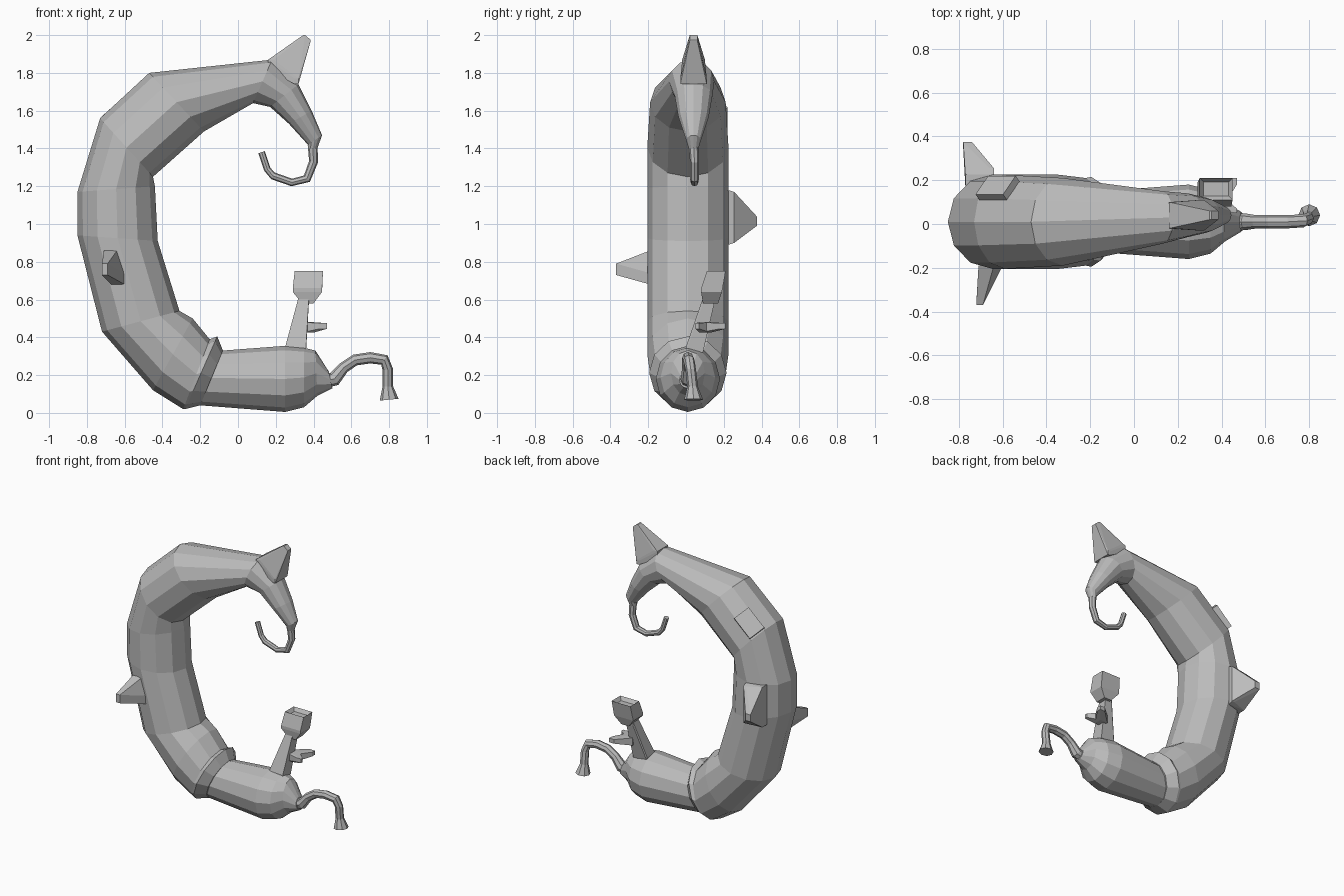
import bpy
import bmesh
from math import cos, sin, tau
from itertools import product
from mathutils import Vector

default_cube = bpy.data.objects.get("Cube")
if default_cube:
    bpy.data.objects.remove(default_cube, do_unlink=True)

# One matte grey covers the whole model
grey = bpy.data.materials.new("plain grey")
grey.use_nodes = True
colour = (.5, .5, .5, 1)
grey.diffuse_color = colour
grey.node_tree.nodes["Principled BSDF"].inputs["Base Color"].default_value = colour


def finish(name, mesh_builder):
    """Turn a bmesh into a flat shaded grey object."""
    bmesh.ops.recalc_face_normals(mesh_builder, faces=mesh_builder.faces)
    mesh = bpy.data.meshes.new(name)
    mesh_builder.to_mesh(mesh)
    mesh_builder.free()
    mesh.materials.append(grey)
    part = bpy.data.objects.new(name, mesh)
    bpy.context.scene.collection.objects.link(part)
    return part


def loft(name, sections, sides):
    """Skin rings given as outer x, z, inner x, z, centre y and half depth."""
    builder = bmesh.new()
    rings = []
    for outer_x, outer_z, inner_x, inner_z, centre_y, depth in sections:
        outer = Vector((outer_x, centre_y, outer_z))
        inner = Vector((inner_x, centre_y, inner_z))
        middle, reach = (outer + inner) / 2, (outer - inner) / 2
        sideways = Vector((0, depth, 0))
        angles = [tau * step / sides for step in range(sides)]
        rings.append([builder.verts.new(middle + reach * cos(a) + sideways * sin(a))
                      for a in angles])
    for ring, following in zip(rings, rings[1:]):
        for step in range(sides):
            after = (step + 1) % sides
            builder.faces.new((ring[step], ring[after], following[after], following[step]))
    builder.faces.new(rings[0])
    builder.faces.new(rings[-1])
    return finish(name, builder)


def tube(name, path, sides):
    """Skin a tube along x, z, y, radius points."""
    sections = []
    for index, (x, z, y, radius) in enumerate(path):
        before = path[max(index - 1, 0)]
        after = path[min(index + 1, len(path) - 1)]
        along = Vector((after[0] - before[0], after[1] - before[1])).normalized()
        across = Vector((-along.y, along.x)) * radius
        sections.append((x + across.x, z + across.y, x - across.x, z - across.y, y, radius))
    return loft(name, sections, sides)


def wrap(name, boxes, dent=0):
    """Wrap a convex skin round boxes given as x, y and z ranges."""
    builder = bmesh.new()
    for x_range, y_range, z_range in boxes:
        for corner in product(x_range, y_range, z_range):
            builder.verts.new(corner)
    bmesh.ops.remove_doubles(builder, verts=builder.verts, dist=.001)
    hull = bmesh.ops.convex_hull(builder, input=builder.verts)
    unused = {v for v in hull["geom_interior"] + hull["geom_unused"]
              if isinstance(v, bmesh.types.BMVert)}
    bmesh.ops.delete(builder, geom=list(unused), context="VERTS")
    bmesh.ops.dissolve_limit(builder, angle_limit=.05, verts=builder.verts, edges=builder.edges)
    if dent:
        builder.normal_update()
        top = max(builder.faces, key=lambda face: face.normal.z)
        bmesh.ops.inset_region(builder, faces=[top], thickness=dent, depth=-dent)
    return finish(name, builder)


# Curved main body, from the collar round to the pointed snout
loft("curved_body", [
    (-.20, .04, -.08, .33, .01, .15),
    (-.28, .02, -.11, .405, .01, .205),
    (-.29, .02, -.15, .39, .01, .2),
    (-.45, .12, -.24, .50, .01, .215),
    (-.72, .43, -.31, .54, .01, .215),
    (-.85, .94, -.425, .91, .01, .215),
    (-.85, 1.17, -.44, 1.2, .01, .215),
    (-.73, 1.56, -.45, 1.25, .01, .215),
    (-.47, 1.8, -.18, 1.49, .01, .2),
    (.18, 1.87, .08, 1.64, .03, .12),
    (.32, 1.74, .17, 1.62, .04, .1),
    (.39, 1.6, .27, 1.53, .04, .08),
    (.445, 1.47, .37, 1.42, .04, .04),
    (.42, 1.4, .37, 1.4, .04, .026),
], 12)

# Thin curl hanging from the snout
tube("snout_curl", [
    (.395, 1.42, .04, .026), (.4, 1.33, .045, .024), (.365, 1.24, .045, .023),
    (.285, 1.22, .045, .02), (.185, 1.255, .045, .02), (.155, 1.29, .045, .018),
    (.125, 1.38, .045, .018),
], 8)

# Horn on the crown
wrap("crown_horn", [
    ((.16, .19), (-.02, .1), (1.82, 1.87)),
    ((.3, .32), (-.03, .11), (1.74, 1.77)),
    ((.345, .355), (.02, .06), (1.985, 2)),
    ((.38, .385), (.02, .06), (1.97, 1.975)),
])

# Straight hind segment narrowing towards the tail
loft("hind_segment", [
    (-.2, .04, -.08, .33, .01, .14),
    (.25, .005, .25, .355, .01, .17),
    (.35, .03, .35, .345, .01, .145),
    (.42, .09, .41, .33, .01, .09),
    (.5, .13, .48, .22, .01, .045),
], 12)

# Bent tail with a flared end
tube("tail", [
    (.46, .17, .01, .04), (.51, .18, .01, .038), (.56, .24, .01, .03),
    (.62, .28, .01, .03), (.7, .292, .01, .03), (.775, .28, .015, .03),
    (.793, .23, .025, .028), (.793, .14, .035, .028), (.8, .07, .04, .05),
], 8)

# Spikes on the front and back flanks
wrap("front_spike", [
    ((-.71, -.64), (-.19, -.19), (.76, .86)),
    ((-.67, -.6), (-.19, -.19), (.68, .74)),
    ((-.72, -.69), (-.37, -.36), (.73, .79)),
])
wrap("back_spike", [
    ((-.77, -.64), (.17, .225), (.89, 1.18)),
    ((-.66, -.64), (.225, .255), (.9, 1.17)),
    ((-.78, -.74), (.35, .375), (.99, 1.04)),
])

# Raised patch lying on the outer bend
along = Vector((.74, 0, .67))
outward = Vector((-.67, 0, .74))
side = Vector((0, 1, 0))
facing = (outward + side).normalized()
patch = wrap("back_patch", [((-.085, .085), (-.06, .06), (-.03, .025))])
patch.matrix_world.translation = (-.62, .16, 1.58)
patch.rotation_mode = "QUATERNION"
across = facing.cross(along).normalized()
for vertex in patch.data.vertices:
    x, y, z = vertex.co
    vertex.co = along * x + across * y + facing * z

# Leaning stalk with a cupped head and two short prongs
wrap("stalk", [
    ((.25, .36), (.0, .09), (.32, .35)),
    ((.32, .375), (.09, .15), (.58, .61)),
])
wrap("stalk_head", [
    ((.34, .4), (.09, .17), (.58, .59)),
    ((.29, .445), (.08, .19), (.64, .66)),
    ((.3, .45), (.11, .21), (.75, .75)),
], dent=.025)
for name, near, far in (("front_prong", .05, .07), ("back_prong", .18, .21)):
    wrap(name, [
        ((.34, .4), (.07, .13), (.425, .48)),
        ((.43, .47), (near, far), (.445, .475)),
    ])
